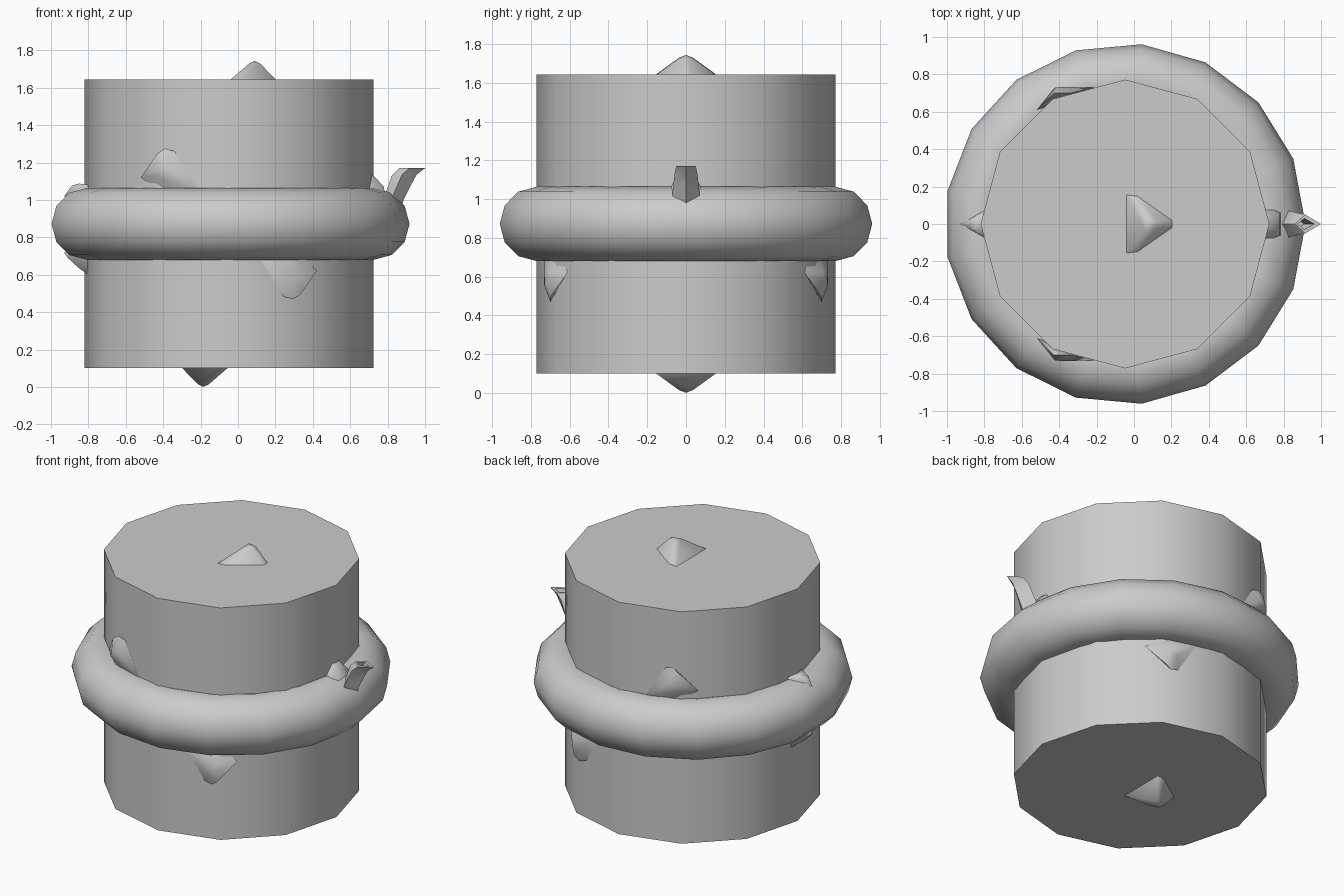
import bpy, bmesh, math
from mathutils import Vector

if "Cube" in bpy.data.objects:
    bpy.data.objects.remove(bpy.data.objects["Cube"])

CX, CZ = -0.048, 0.872   # shared centre of all parts


def shade(ob, angle):
    bpy.ops.object.select_all(action='DESELECT')
    ob.select_set(True)
    bpy.context.view_layer.objects.active = ob
    bpy.ops.object.shade_smooth_by_angle(angle=math.radians(angle))


def add_bmesh(name, bm, angle=60):
    bmesh.ops.recalc_face_normals(bm, faces=bm.faces)
    me = bpy.data.meshes.new(name)
    bm.to_mesh(me)
    bm.free()
    ob = bpy.data.objects.new(name, me)
    bpy.context.collection.objects.link(ob)
    shade(ob, angle)
    return ob


def hull(name, pts, spin=False, flip_y=False):
    """Convex lump; spin = half turn about the y axis through the centre."""
    bm = bmesh.new()
    for x, y, z in pts:
        if spin:
            x, z = 2 * CX - x, 2 * CZ - z
        bm.verts.new((x, -y if flip_y else y, z))
    res = bmesh.ops.convex_hull(bm, input=bm.verts)
    loose = [v for v in bm.verts if not v.link_faces]
    bmesh.ops.delete(bm, geom=loose, context='VERTS')
    return add_bmesh(name, bm)


def both(pts):
    return pts + [(x, -y, z) for x, y, z in pts if y]


# twelve-sided drum
bm = bmesh.new()
bmesh.ops.create_cone(bm, cap_ends=True, segments=12, radius1=0.772,
                      radius2=0.772, depth=1.542)
bmesh.ops.translate(bm, verts=bm.verts, vec=(CX, 0, CZ))
add_bmesh("drum", bm, 31)

# seventeen-sided ring around the middle
bpy.ops.mesh.primitive_torus_add(major_segments=17, minor_segments=12,
                                 major_radius=0.773, minor_radius=0.192,
                                 location=(CX, 0, CZ))
ring = bpy.context.object
ring.name = "ring"
shade(ring, 40)

# peaks on the top and bottom caps
peak = both([(-0.04, 0.15, 1.62), (0.01, 0.16, 1.635), (0.21, 0.02, 1.635),
             (0.06, 0.035, 1.73), (0.12, 0.02, 1.728), (0.09, 0, 1.743),
             (-0.04, 0.155, 1.643)])
hull("top_peak", peak)
hull("bottom_peak", peak, spin=True)

# lumps on front and back: above the ring, and half-turned below it
lump = [(-0.52, -0.61, 1.12), (-0.43, -0.70, 1.25), (-0.39, -0.70, 1.275),
        (-0.34, -0.70, 1.26), (-0.25, -0.715, 1.11), (-0.21, -0.73, 1.05),
        (-0.42, -0.73, 1.17), (-0.38, -0.732, 1.19), (-0.44, -0.71, 1.13),
        (-0.35, -0.66, 1.0)]
for side, flip in (("front", False), ("back", True)):
    hull(side + "_upper_lump", lump, flip_y=flip)
    hull(side + "_lower_lump", lump, spin=True, flip_y=flip)

# small lumps where the inner shape pokes out left and right
hull("left_upper_lump", both([(-0.93, 0, 1.02), (-0.89, 0.015, 1.075),
     (-0.85, 0.03, 1.088), (-0.80, 0.07, 1.08), (-0.80, 0.08, 1.0)]))
hull("left_lower_lump", both([(-0.93, 0, 0.72), (-0.91, 0.02, 0.69),
     (-0.85, 0.03, 0.635), (-0.80, 0.05, 0.60), (-0.80, 0.07, 0.75)]))
hull("right_lump", both([(0.69, 0.10, 1.03), (0.70, 0.03, 1.14),
     (0.73, 0.02, 1.125), (0.78, 0.06, 1.07), (0.79, 0.06, 1.0)]))

# hollow diamond-section spout: outer loft, rim, inner loft
rings = [(0.72, 0.86, 0.075, 0.90), (0.775, 0.885, 0.073, 1.0),
         (0.805, 0.925, 0.065, 1.08), (0.825, 0.955, 0.058, 1.135),
         (0.86, 1.0, 0.05, 1.17), (0.875, 0.965, 0.03, 1.17),
         (0.84, 0.91, 0.03, 1.08)]
bm = bmesh.new()
loops = []
for x0, x1, w, z in rings:
    xm = x0 * 0.6 + x1 * 0.4
    loops.append([bm.verts.new(p) for p in
                  ((x0, 0, z), (xm, -w, z), (x1, 0, z), (xm, w, z))])
for a, b in zip(loops, loops[1:]):
    for i in range(4):
        j = (i + 1) % 4
        bm.faces.new((a[i], a[j], b[j], b[i]))
bm.faces.new(loops[0])
bm.faces.new(loops[-1])
add_bmesh("spout", bm, 45)
